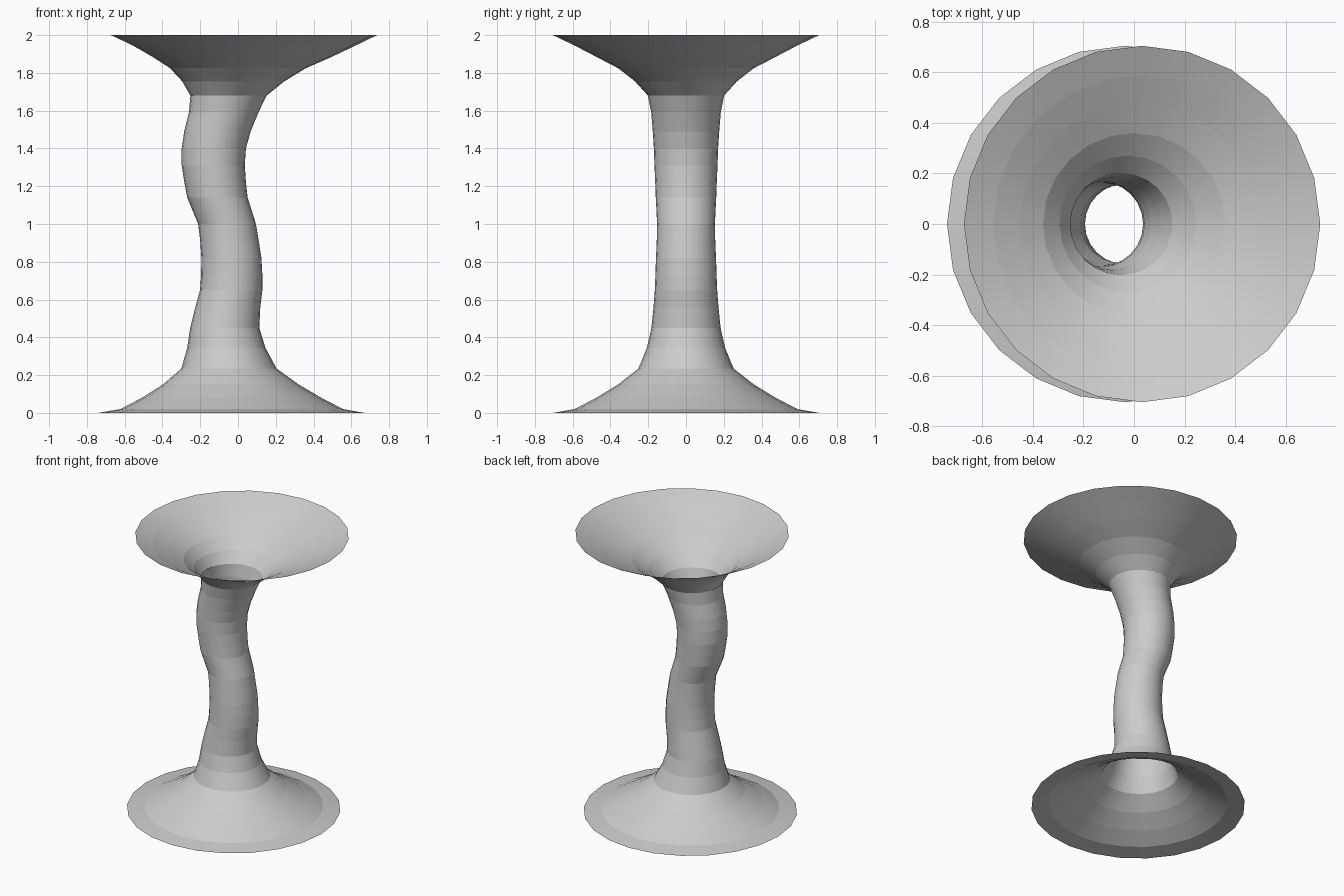
import bpy, bmesh
from math import cos, sin, pi

SIDES = 24
# Rings from floor to rim: height, centre x, radius
RINGS = [
    (0.00, -0.035, 0.705), (0.02, -0.033, 0.590), (0.08, -0.034, 0.475),
    (0.15, -0.038, 0.360), (0.235, -0.048, 0.252), (0.345, -0.062, 0.207),
    (0.45, -0.070, 0.183), (0.56, -0.054, 0.172), (0.65, -0.036, 0.165),
    (0.73, -0.033, 0.162), (0.82, -0.035, 0.159), (0.91, -0.045, 0.155),
    (1.00, -0.058, 0.153), (1.14, -0.109, 0.160), (1.22, -0.121, 0.163),
    (1.31, -0.131, 0.167), (1.40, -0.128, 0.170), (1.49, -0.109, 0.176),
    (1.59, -0.076, 0.184), (1.68, -0.050, 0.202), (1.755, -0.025, 0.270),
    (1.825, 0.000, 0.360), (1.885, 0.022, 0.475), (1.945, 0.033, 0.590),
    (2.00, 0.032, 0.705),
]

# Open flared tube with a wavering centre line
bm = bmesh.new()
loops = [[bm.verts.new((cx + r * cos(2 * pi * i / SIDES), r * sin(2 * pi * i / SIDES), z))
          for i in range(SIDES)] for z, cx, r in RINGS]
for low, high in zip(loops, loops[1:]):
    for i in range(SIDES):
        j = (i + 1) % SIDES
        face = bm.faces.new((low[i], low[j], high[j], high[i]))
        face.smooth = True

# Smooth around the tube, crisp between bands
for edge in bm.edges:
    a, b = edge.verts
    if abs(a.co.z - b.co.z) < 1e-5:
        edge.smooth = False

mesh = bpy.data.meshes.new("flared_column")
bm.to_mesh(mesh)
bm.free()
bpy.context.collection.objects.link(bpy.data.objects.new("flared_column", mesh))
